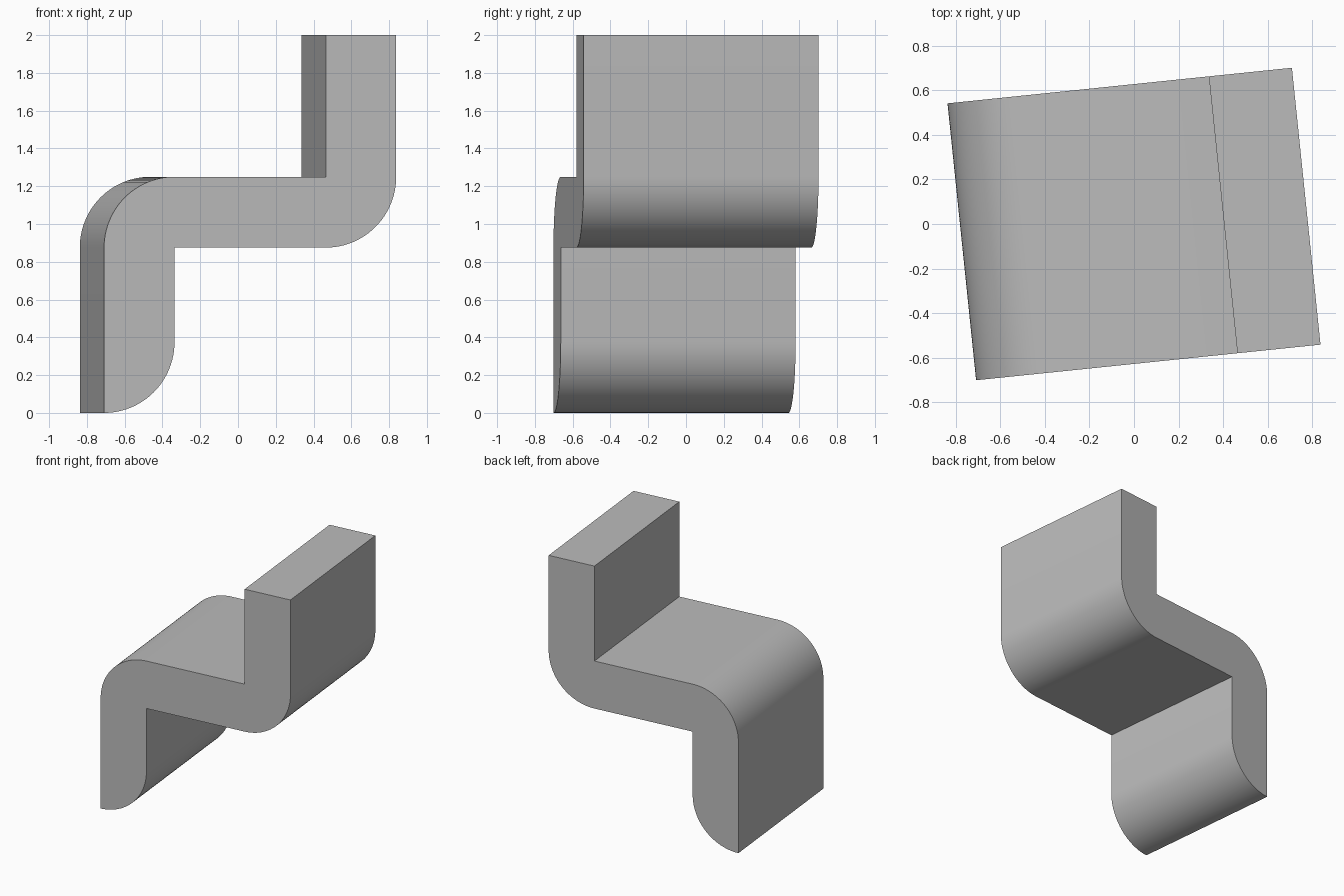
import bpy, bmesh, math

cube = bpy.data.objects.get("Cube")
if cube:
    bpy.data.objects.remove(cube, do_unlink=True)

T = 0.375            # plate thickness, also every bend radius
HALF_W = 0.7775      # half width of the profile
HALF_D = 0.625       # half of the extrusion depth
MID = 0.875          # underside of the middle shelf
TURN = math.radians(5.9)


def arc(cx, cz, start, end, steps=24):
    """Points on a bend of radius T, angles in degrees."""
    angles = [math.radians(start + (end - start) * i / steps) for i in range(steps + 1)]
    return [(cx + T * math.cos(a), cz + T * math.sin(a)) for a in angles]


# Grey material
grey = bpy.data.materials.new("plain grey")
grey.use_nodes = True
colour = (0.5, 0.5, 0.5, 1)
grey.diffuse_color = colour
grey.node_tree.nodes["Principled BSDF"].inputs["Base Color"].default_value = colour

# Z-shaped profile: rounded foot, rounded outer bends, sharp inner corners
inner = HALF_W - T
profile = (
    arc(-HALF_W, T, -90, 0)
    + [(-inner, MID)]
    + arc(inner, MID + T, -90, 0)
    + [(HALF_W, 2), (inner, 2), (inner, MID + T)]
    + arc(-inner, MID, 90, 180)
)

# Extrude the profile through the depth
bm = bmesh.new()
front = bm.faces.new([bm.verts.new((x, -HALF_D, z)) for x, z in profile])
extruded = bmesh.ops.extrude_face_region(bm, geom=[front], use_keep_orig=True)
moved = [g for g in extruded["geom"] if isinstance(g, bmesh.types.BMVert)]
bmesh.ops.translate(bm, verts=moved, vec=(0, 2 * HALF_D, 0))
bmesh.ops.recalc_face_normals(bm, faces=bm.faces)
mesh = bpy.data.meshes.new("stepped_bracket")
bm.to_mesh(mesh)
bm.free()
mesh.materials.append(grey)

bracket = bpy.data.objects.new("stepped_bracket", mesh)
bpy.context.collection.objects.link(bracket)
bracket.rotation_euler.z = TURN

# Smooth bends, crisp edges
bpy.ops.object.select_all(action="DESELECT")
bracket.select_set(True)
bpy.context.view_layer.objects.active = bracket
bpy.ops.object.shade_smooth_by_angle(angle=math.radians(30))
